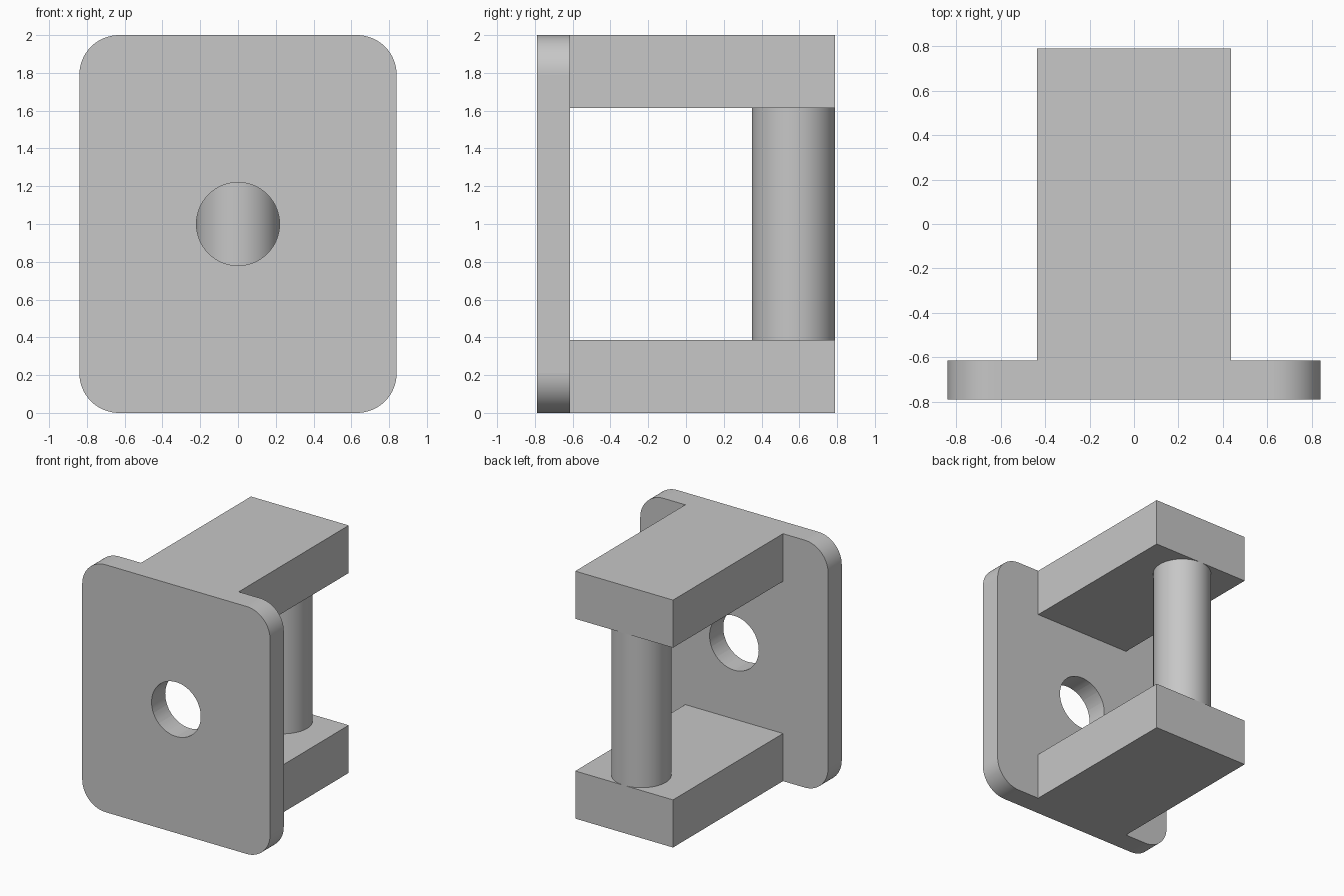
import bpy, bmesh, math

default_cube = bpy.data.objects.get("Cube")
if default_cube:
    bpy.data.objects.remove(default_cube, do_unlink=True)

HALF_W, FRONT, BACK, HEIGHT = 0.84, -0.79, 0.79, 2.0
PLATE_BACK, CORNER, BORE = -0.615, 0.21, 0.22
ARM_HALF_W, ARM_H = 0.437, 0.385

grey = bpy.data.materials.new("plain grey")
grey.use_nodes = True
colour = (0.57, 0.57, 0.57, 1)
grey.diffuse_color = colour
grey.node_tree.nodes["Principled BSDF"].inputs["Base Color"].default_value = colour


def activate(obj):
    bpy.ops.object.select_all(action="DESELECT")
    obj.select_set(True)
    bpy.context.view_layer.objects.active = obj


def finish(obj, name):
    obj.name = obj.data.name = name
    obj.data.materials.clear()
    obj.data.materials.append(grey)
    activate(obj)
    bpy.ops.object.shade_smooth_by_angle(angle=math.radians(30))


def box(name, half_w, y0, y1, z0, z1):
    bpy.ops.mesh.primitive_cube_add(size=1)
    obj = bpy.context.object
    for v in obj.data.vertices:
        v.co = (v.co.x * 2 * half_w,
                (y0 + y1) / 2 + v.co.y * (y1 - y0),
                (z0 + z1) / 2 + v.co.z * (z1 - z0))
    finish(obj, name)
    return obj


# Mounting plate: rounded upright corners around a drilled bore
plate = box("mounting_plate", HALF_W, FRONT, PLATE_BACK, 0, HEIGHT)
bm = bmesh.new()
bm.from_mesh(plate.data)
corners = [e for e in bm.edges
           if abs(e.verts[0].co.y - e.verts[1].co.y) > 0.01]
bmesh.ops.bevel(bm, geom=corners, offset=CORNER, segments=16,
                profile=0.5, affect="EDGES")
bm.to_mesh(plate.data)
bm.free()

bpy.ops.mesh.primitive_cylinder_add(
    vertices=64, radius=BORE, depth=1,
    location=(0, FRONT, HEIGHT / 2), rotation=(math.pi / 2, 0, 0))
cutter = bpy.context.object
cutter.name = "bore_cutter"
cutter.hide_render = True
activate(plate)
bore = plate.modifiers.new("bore", "BOOLEAN")
bore.operation, bore.solver, bore.object = "DIFFERENCE", "EXACT", cutter
bpy.ops.object.modifier_apply(modifier=bore.name)
bpy.data.objects.remove(cutter, do_unlink=True)
finish(plate, "mounting_plate")

# Two arms reaching back from the plate
box("lower_arm", ARM_HALF_W, PLATE_BACK, BACK, 0, ARM_H)
box("upper_arm", ARM_HALF_W, PLATE_BACK, BACK, HEIGHT - ARM_H, HEIGHT)

# Round pin joining the arm ends
bpy.ops.mesh.primitive_cylinder_add(
    vertices=64, radius=BORE, depth=HEIGHT - 2 * ARM_H,
    location=(0, BACK - BORE, HEIGHT / 2))
finish(bpy.context.object, "pin")
